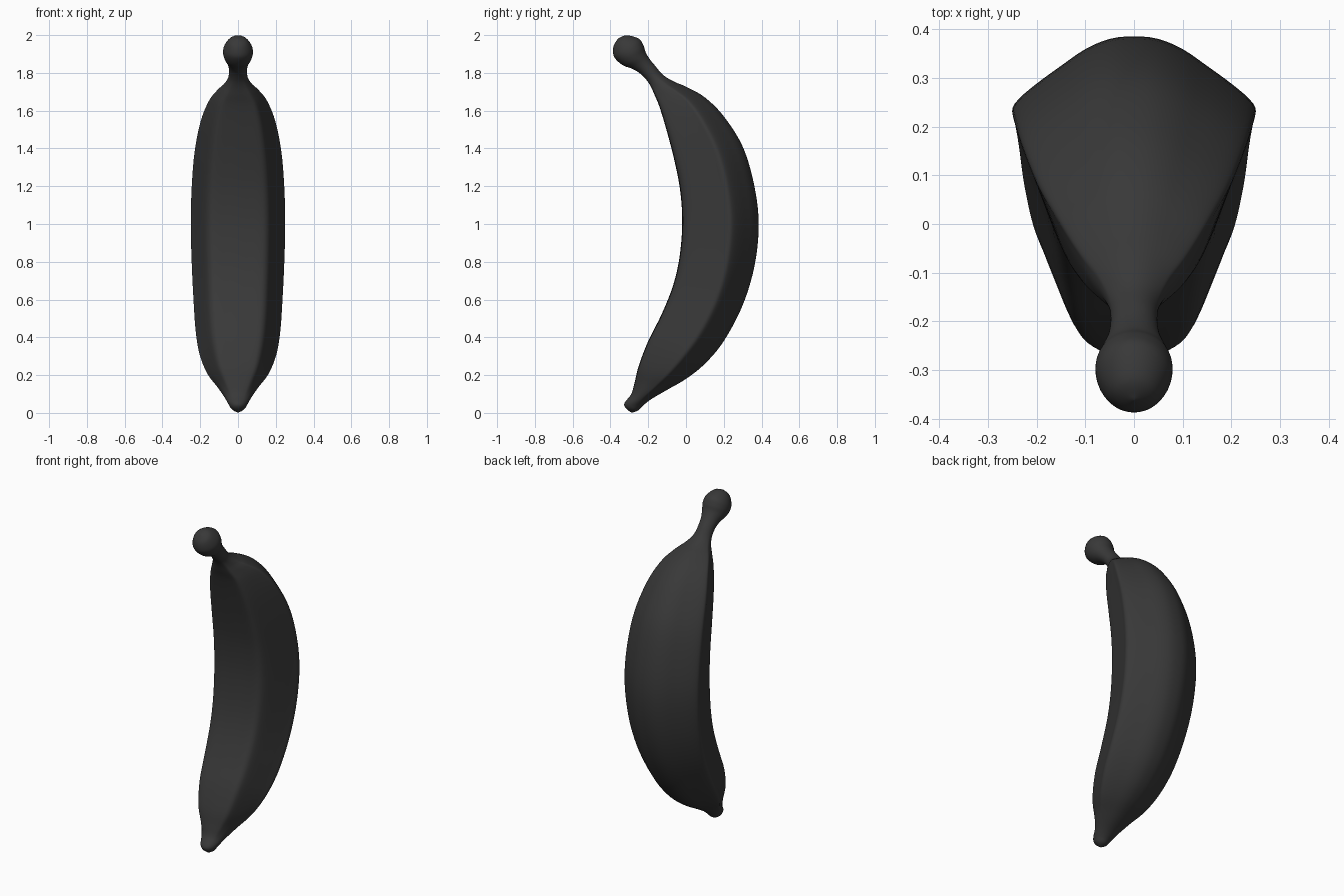
import bpy, bmesh, math

# Stations from stem end to blossom end:
# inner y, inner z, outer y, outer z, half width, roundness (1 = round, 0 = five-sided)
STATIONS = [
    (-.362, 1.980, -.360, 1.982, .001, 1),
    (-.384, 1.940, -.315, 1.999, .045, 1),
    (-.384, 1.894, -.250, 1.981, .073, 1),
    (-.365, 1.865, -.225, 1.945, .079, 1),
    (-.330, 1.838, -.214, 1.910, .070, 1),
    (-.288, 1.823, -.192, 1.873, .055, 1),
    (-.246, 1.799, -.162, 1.836, .048, 1),
    (-.209, 1.762, -.120, 1.788, .052, .9),
    (-.185, 1.725, -.060, 1.752, .075, .6),
    (-.165, 1.680, .000, 1.727, .110, .3),
    (-.140, 1.619, .100, 1.670, .155, .1),
    (-.103, 1.497, .200, 1.570, .198, 0),
    (-.060, 1.330, .300, 1.410, .230, 0),
    (-.030, 1.170, .360, 1.210, .245, 0),
    (-.020, 1.000, .385, 1.000, .250, 0),
    (-.035, .820, .363, .780, .245, 0),
    (-.070, .670, .300, .570, .236, 0),
    (-.130, .520, .200, .380, .224, 0),
    (-.200, .380, .100, .260, .202, 0),
    (-.250, .250, .000, .180, .162, .1),
    (-.272, .160, -.100, .122, .110, .4),
    (-.290, .100, -.185, .072, .073, .8),
    (-.325, .053, -.228, .038, .050, 1),
    (-.320, .026, -.255, .012, .032, 1),
    (-.290, .002, -.288, .001, .001, 1),
]
# Half cross-section: across (0-1), depth (0 inner, 1 outer)
HALF = [(0, 0), (.25, .003), (.48, .008), (.6, .03), (.69, .1), (.82, .31), (.95, .53),
        (1, .62), (.95, .68), (.8, .76), (.6, .85), (.4, .935), (.2, .987), (0, 1)]


def smooth(points, steps, closed=False):
    """Catmull-Rom interpolation of tuples."""
    n, out = len(points), []
    pick = (lambda i: points[i % n]) if closed else (lambda i: points[max(0, min(n - 1, i))])
    for i in range(n if closed else n - 1):
        for s in range(steps):
            t = s / steps
            out.append(tuple(
                .5 * (2 * b + (c - a) * t + (2 * a - 5 * b + 4 * c - d) * t * t
                      + (3 * b - a - 3 * c + d) * t ** 3)
                for a, b, c, d in zip(pick(i - 1), pick(i), pick(i + 1), pick(i + 2))))
    return out if closed else out + [points[-1]]


# Five-sided section and matching round section
section = smooth(HALF + [(-u, v) for u, v in HALF[-2:0:-1]], 3, True)
angles = [math.atan2(u, 2 * (.5 - v)) for u, v in section]
circle = [(math.sin(a), (1 - math.cos(a)) / 2) for a in angles]

# Loft the peel through the stations
bm = bmesh.new()
rings = []
for iy, iz, oy, oz, w, k in smooth(STATIONS, 5):
    ring = []
    for (u, v), (cu, cv) in zip(section, circle):
        u, v = u + (cu - u) * k, v + (cv - v) * k
        ring.append(bm.verts.new((u * w, iy + (oy - iy) * v, iz + (oz - iz) * v)))
    rings.append(ring)
n = len(section)
for a, b in zip(rings, rings[1:]):
    for i in range(n):
        bm.faces.new((a[i], a[(i + 1) % n], b[(i + 1) % n], b[i]))
bm.faces.new(rings[0])
bm.faces.new(rings[-1][::-1])
bmesh.ops.recalc_face_normals(bm, faces=bm.faces)
for f in bm.faces:
    f.smooth = True

mesh = bpy.data.meshes.new("banana")
bm.to_mesh(mesh)
bm.free()
banana = bpy.data.objects.new("banana", mesh)
bpy.context.collection.objects.link(banana)

# Dark grey peel
mat = bpy.data.materials.new("dark_peel")
mat.diffuse_color = (.04, .04, .04, 1)
mesh.materials.append(mat)
